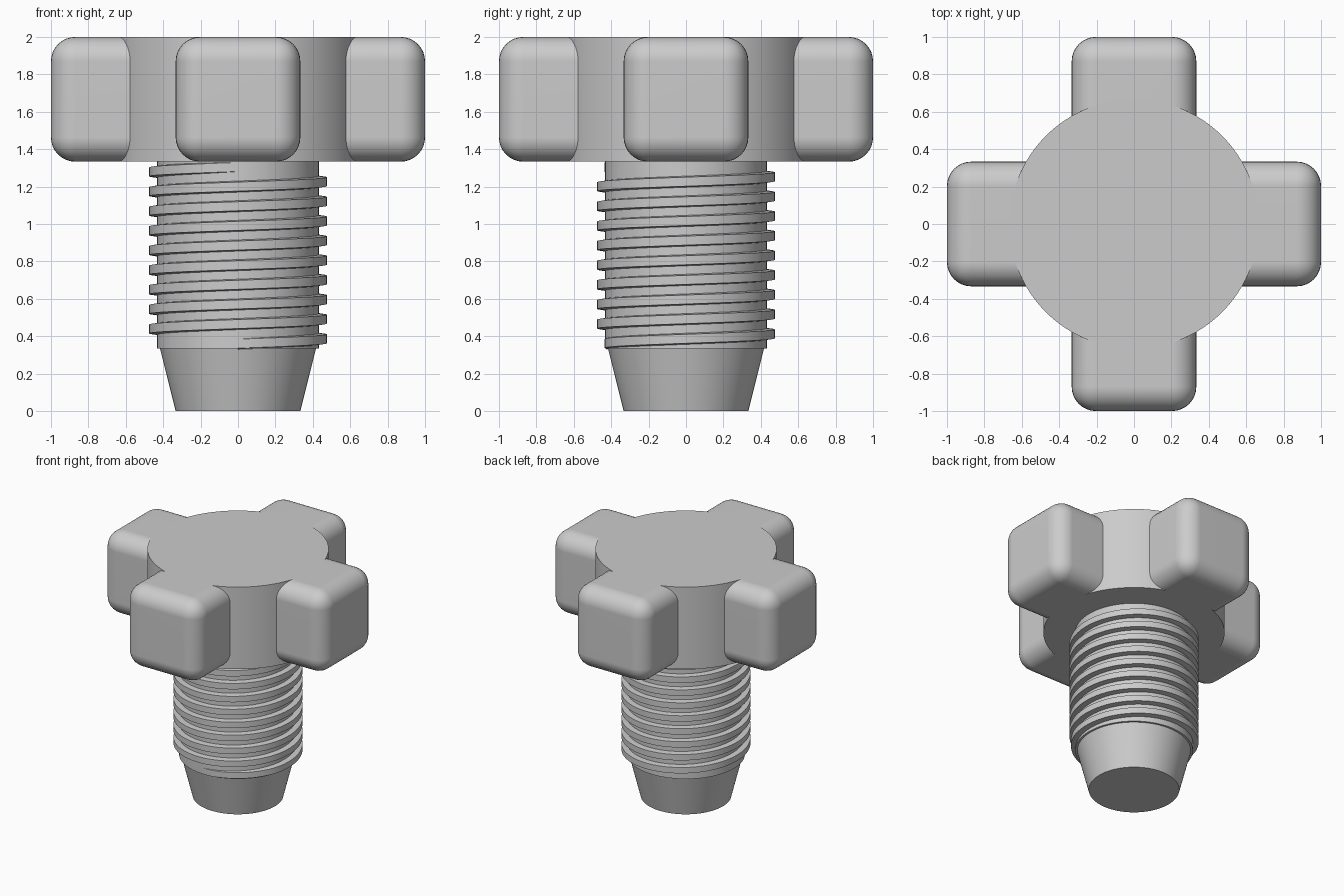
import bpy, bmesh, math
from mathutils import Matrix, Vector

cube = bpy.data.objects.get("Cube")
if cube:
    bpy.data.objects.remove(cube, do_unlink=True)

# Single plain grey material
GREY = (0.6, 0.6, 0.6, 1)
grey = bpy.data.materials.new("plain_grey")
grey.use_nodes = True
grey.diffuse_color = GREY
grey.node_tree.nodes["Principled BSDF"].inputs["Base Color"].default_value = GREY


def finish(name, bm, angle=30):
    bmesh.ops.recalc_face_normals(bm, faces=bm.faces)
    mesh = bpy.data.meshes.new(name)
    bm.to_mesh(mesh)
    bm.free()
    mesh.materials.append(grey)
    obj = bpy.data.objects.new(name, mesh)
    bpy.context.collection.objects.link(obj)
    bpy.ops.object.select_all(action='DESELECT')
    obj.select_set(True)
    bpy.context.view_layer.objects.active = obj
    bpy.ops.object.shade_smooth_by_angle(angle=math.radians(angle))
    return obj


def weight_normals(obj):
    mod = obj.modifiers.new("flat_faces", 'WEIGHTED_NORMAL')
    mod.keep_sharp = True


def lathe(name, profile, steps=96):
    """Spin a (radius, height) profile around z; it starts and ends on the axis."""
    bm = bmesh.new()
    verts = [bm.verts.new((r, 0, z)) for r, z in profile]
    edges = [bm.edges.new(pair) for pair in zip(verts, verts[1:])]
    bmesh.ops.spin(bm, geom=verts + edges, axis=(0, 0, 1), cent=(0, 0, 0),
                   angle=math.tau, steps=steps, use_merge=True)
    bmesh.ops.remove_doubles(bm, verts=bm.verts, dist=1e-5)
    return finish(name, bm)


THIRD = 1 / 3
HEAD_Z = 4 * THIRD

# Round centre of the grip
lathe("grip_hub", [(0, HEAD_Z), (2 * THIRD, HEAD_Z), (2 * THIRD, 2), (0, 2)])

# Shank with tapered tip
lathe("shank", [(0, 0), (THIRD, 0), (0.417, THIRD), (0.433, THIRD),
                (0.433, HEAD_Z + 0.01), (0, HEAD_Z + 0.01)])

# Four rounded grip arms, open only in name: the inner end is buried in the hub
INNER = 0.3
for i, side in enumerate(("left", "back", "right", "front")):
    bm = bmesh.new()
    size = Vector((1 - INNER, 2 * THIRD, 2 * THIRD))
    place = Matrix.Translation(((1 + INNER) / 2, 0, HEAD_Z + THIRD))
    bmesh.ops.create_cube(bm, size=1, matrix=place @ Matrix.Diagonal(size).to_4x4())
    outer = [e for e in bm.edges if max(v.co.x for v in e.verts) > 0.9]
    bmesh.ops.bevel(bm, geom=outer, offset=0.13, segments=8, profile=0.5,
                    affect='EDGES')
    bmesh.ops.rotate(bm, verts=bm.verts, cent=(0, 0, 0),
                     matrix=Matrix.Rotation(i * math.pi / 2, 3, 'Z'))
    weight_normals(finish("grip_arm_" + side, bm))

# Right-handed helical thread, fading into the shank at both ends
TURNS, STEPS, PITCH = 9, 72, 0.105
SECTION = [(0.42, -0.03), (0.433, -0.03), (0.475, -0.024),
           (0.475, 0.024), (0.433, 0.03), (0.42, 0.03)]
bm = bmesh.new()
rings = []
total = TURNS * STEPS
for s in range(total + 1):
    turn = s / STEPS
    angle = math.tau * turn - math.pi / 2
    fade = min(1, turn / 0.2, (TURNS - turn) / 0.2)
    rings.append([bm.verts.new((
        (0.42 + (r - 0.42) * (0.25 + 0.75 * fade)) * math.cos(angle),
        (0.42 + (r - 0.42) * (0.25 + 0.75 * fade)) * math.sin(angle),
        0.36 + PITCH * turn + dz)) for r, dz in SECTION])
n = len(SECTION)
for a, b in zip(rings, rings[1:]):
    for k in range(n):
        bm.faces.new((a[k], b[k], b[(k + 1) % n], a[(k + 1) % n]))
bm.faces.new(rings[0])
bm.faces.new(rings[-1])
finish("screw_thread", bm)
